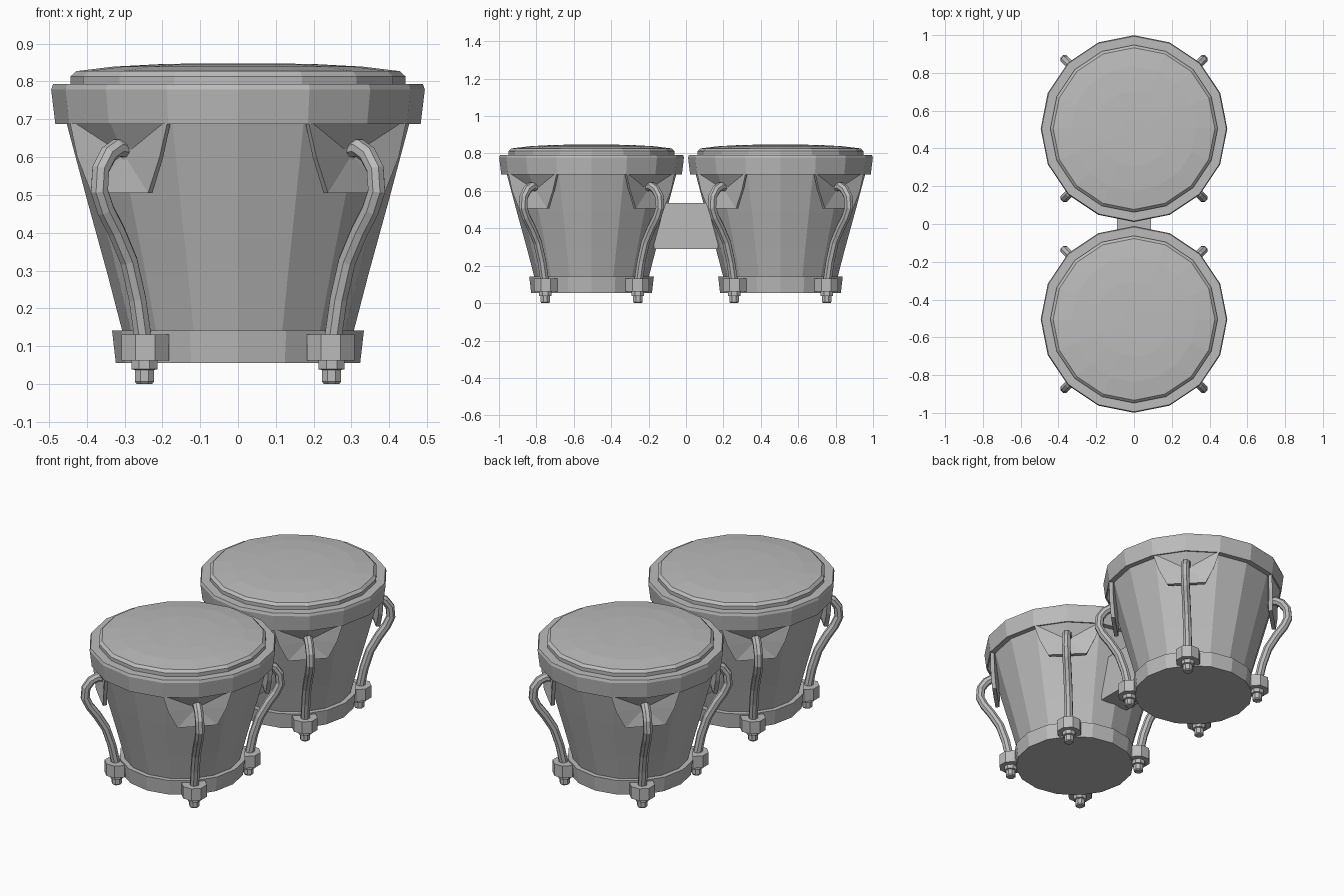
import bpy, bmesh, math
from mathutils import Matrix, Vector

if "Cube" in bpy.data.objects:
    bpy.data.objects.remove(bpy.data.objects["Cube"])

SIDES = 16
CENTRES = {"front": -0.505, "back": 0.505}

grey = bpy.data.materials.new("plain grey")
grey.diffuse_color = (0.5, 0.5, 0.5, 1)
grey.use_nodes = True
grey.node_tree.nodes["Principled BSDF"].inputs["Base Color"].default_value = grey.diffuse_color


def mesh_from(bm, name):
    bmesh.ops.recalc_face_normals(bm, faces=bm.faces)
    me = bpy.data.meshes.new(name)
    bm.to_mesh(me)
    bm.free()
    me.materials.append(grey)
    return me


def place(me, name, matrix=Matrix()):
    ob = bpy.data.objects.new(name, me)
    ob.matrix_world = matrix
    bpy.context.collection.objects.link(ob)
    return ob


def skin(bm, rings):
    """Join equal rings of points into a capped solid."""
    loops = [[bm.verts.new(p) for p in ring] for ring in rings]
    n = len(loops[0])
    for a, b in zip(loops, loops[1:]):
        for i in range(n):
            j = (i + 1) % n
            bm.faces.new((a[i], a[j], b[j], b[i]))
    bm.faces.new(loops[0])
    bm.faces.new(loops[-1])


def lathe(name, profile, sides=SIDES, turn=0.0, cx=0.0):
    """Solid of revolution from (radius, z) points."""
    bm = bmesh.new()
    skin(bm, [[(cx + r * math.cos(turn + 2 * math.pi * i / sides),
                r * math.sin(turn + 2 * math.pi * i / sides), z)
               for i in range(sides)] for r, z in profile])
    return mesh_from(bm, name)


def tube(name, path, radius, sides=8):
    """Round bar along a path in the local xz plane."""
    pts = [Vector((r, 0, z)) for r, z in path]
    rings = []
    for i, p in enumerate(pts):
        a, b = pts[max(i - 1, 0)], pts[min(i + 1, len(pts) - 1)]
        t = (b - a).normalized()
        n = Vector((-t.z, 0, t.x))
        angles = [2 * math.pi * (k + 0.5) / sides for k in range(sides)]
        rings.append([p + radius * (n * math.cos(w) + Vector((0, math.sin(w), 0)))
                      for w in angles])
    bm = bmesh.new()
    skin(bm, rings)
    return mesh_from(bm, name)


def lug_plate():
    """Tab hanging from the hoop, dented where the hook grips it."""
    rim = [(-22.5, .483, .70), (0, .483, .70), (22.5, .483, .70), (19, .473, .60),
           (13.5, .455, .505), (0, .443, .505), (-13.5, .455, .505), (-19, .473, .60)]

    def pt(deg, r, z):
        a = math.radians(deg)
        return (r * math.cos(a), r * math.sin(a), z)
    bm = bmesh.new()
    outer = [bm.verts.new(pt(*p)) for p in rim]
    mid = bm.verts.new(pt(0, .425, .605))
    for i in range(len(outer)):
        bm.faces.new((mid, outer[i], outer[(i + 1) % len(outer)]))
    # thickness towards the shell
    inner = [bm.verts.new(pt(d, r - .022, z)) for d, r, z in rim]
    mid2 = bm.verts.new(pt(0, .403, .605))
    for i in range(len(inner)):
        j = (i + 1) % len(inner)
        bm.faces.new((mid2, inner[j], inner[i]))
        bm.faces.new((outer[i], inner[i], inner[j], outer[j]))
    return mesh_from(bm, "lug_plate")


# shared part meshes
shell = lathe("shell", [(.285, .057), (.306, .14), (.345, .29), (.40, .49), (.456, .70)])
base_ring = lathe("base_ring", [(.323, .055), (.333, .141)])
hoop = lathe("hoop", [(.483, .688), (.494, .778), (.489, .793), (.455, .793)])
head = lathe("drum_head", [(.443, .78), (.443, .813), (.428, .827),
                           (.33, .839), (.20, .846), (.06, .848)])
plate = lug_plate()
hook = tube("hook_rod", [(.425, .622), (.452, .624), (.485, .607), (.513, .568),
                         (.518, .51), (.495, .46), (.455, .405), (.408, .325),
                         (.376, .225), (.358, .135), (.35, .07)], .0245)
eighth = math.pi / 8
lug = lathe("lug", [(.068, .062), (.068, .131)], 8, eighth, .347)
bolt = lathe("bolt", [(.022, .0), (.027, .006), (.027, .037), (.037, .039), (.037, .066)],
             8, eighth, .35)

# two drums, four tuning rods each
for which, y in CENTRES.items():
    at = Matrix.Translation((0, y, 0))
    for me in (shell, base_ring, hoop, head):
        place(me, f"{which}_{me.name}", at)
    for k in range(4):
        turned = at @ Matrix.Rotation(math.radians(45 + 90 * k), 4, 'Z')
        for me in (plate, hook, lug, bolt):
            place(me, f"{which}_{me.name}_{k + 1}", turned)

# block joining the drums
bm = bmesh.new()
bmesh.ops.create_cube(bm, size=1, matrix=Matrix.Translation((0, 0, .412))
                      @ Matrix.Diagonal((.178, .34, .245, 1)))
place(mesh_from(bm, "centre_block"), "centre_block")
